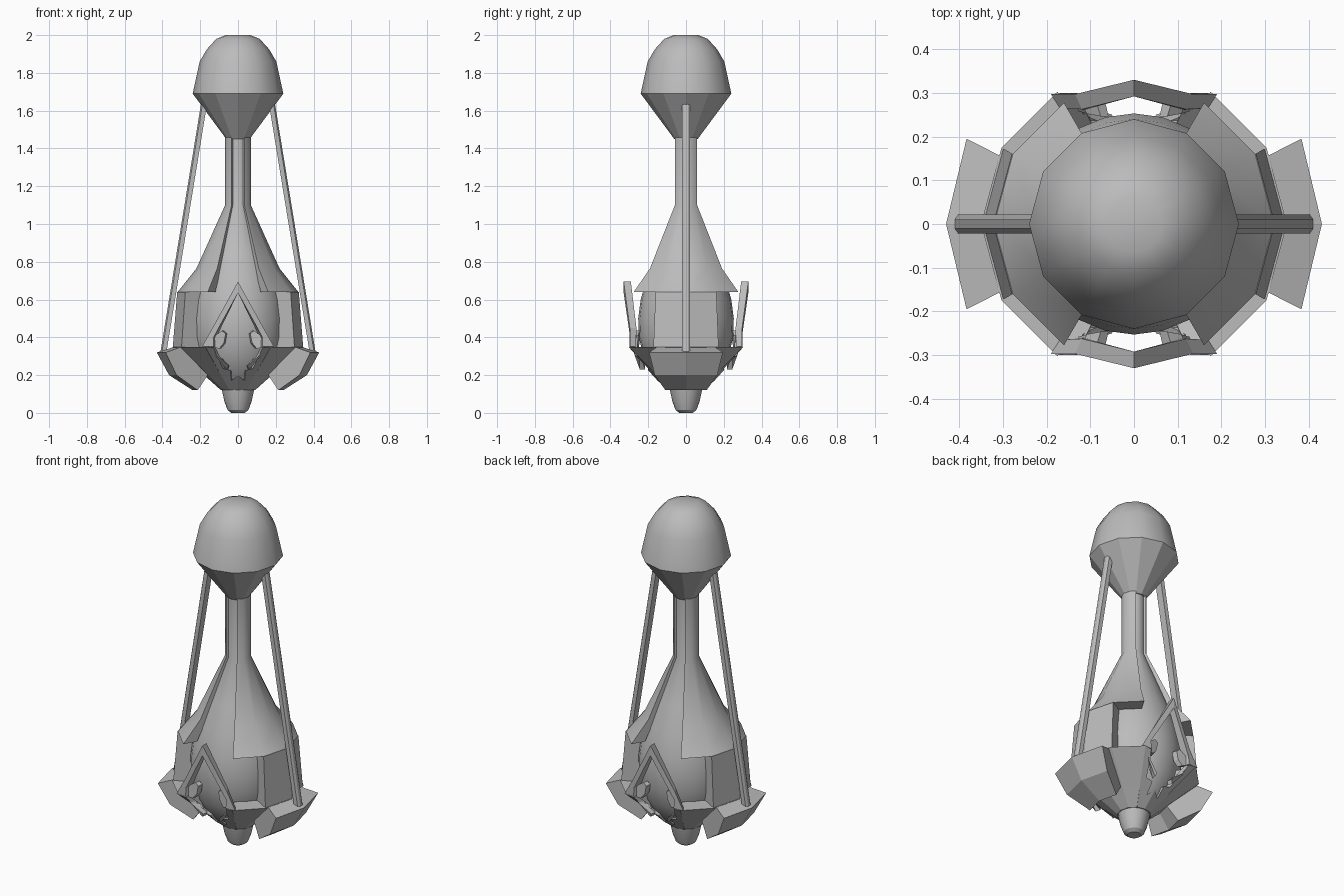
import bpy, math
from mathutils import Vector

if "Cube" in bpy.data.objects:
    bpy.data.objects.remove(bpy.data.objects["Cube"])

grey = bpy.data.materials.new("plain grey")
grey.diffuse_color = (0.5, 0.5, 0.5, 1)
grey.use_nodes = True
grey.node_tree.nodes["Principled BSDF"].inputs["Base Color"].default_value = grey.diffuse_color


def make(name, verts, faces, smooth=None):
    me = bpy.data.meshes.new(name)
    me.from_pydata(verts, [], faces)
    me.materials.append(grey)
    ob = bpy.data.objects.new(name, me)
    bpy.context.collection.objects.link(ob)
    bpy.ops.object.select_all(action='DESELECT')
    ob.select_set(True)
    bpy.context.view_layer.objects.active = ob
    bpy.ops.object.mode_set(mode='EDIT')
    bpy.ops.mesh.select_all(action='SELECT')
    bpy.ops.mesh.normals_make_consistent(inside=False)
    bpy.ops.object.mode_set(mode='OBJECT')
    if smooth:
        bpy.ops.object.shade_smooth_by_angle(angle=math.radians(smooth))
    return ob


def polar(r, z, deg):
    a = math.radians(deg)
    return (r * math.cos(a), r * math.sin(a), z)


def lathe(name, profile, n, smooth=None):
    verts = [polar(r, z, 360 * i / n) for r, z in profile for i in range(n)]
    faces = [(k * n + i, k * n + (i + 1) % n, (k + 1) * n + (i + 1) % n, (k + 1) * n + i)
             for k in range(len(profile) - 1) for i in range(n)]
    faces += [tuple(range(n)), tuple(range(len(verts) - n, len(verts)))]
    return make(name, verts, faces, smooth)


def sector(name, section, angles, smooth=None):
    """Closed (r, z) section swept through a list of angles and capped."""
    m = len(section)
    verts = [polar(r, z, a) for a in angles for r, z in section]
    faces = [(j * m + k, j * m + (k + 1) % m, (j + 1) * m + (k + 1) % m, (j + 1) * m + k)
             for j in range(len(angles) - 1) for k in range(m)]
    faces += [tuple(range(m)), tuple(range(len(verts) - m, len(verts)))]
    return make(name, verts, faces, smooth)


def plate(name, outline, inward):
    """Flat outline thickened towards the axis."""
    n = len(outline)
    verts = list(outline)
    for x, y, z in outline:
        d = Vector((x, y, 0)).normalized() * inward
        verts.append((x - d.x, y - d.y, z))
    faces = [tuple(range(n)), tuple(range(n, 2 * n))]
    faces += [(i, (i + 1) % n, n + (i + 1) % n, n + i) for i in range(n)]
    return make(name, verts, faces)


# Inner core and bottom nub
lathe("core", [(.085, .12), (.17, .2), (.225, .3), (.25, .4), (.253, .5), (.24, .6), (.205, .72),
               (.15, .86), (.055, 1.1), (.055, 1.47)], 24, 40)
lathe("bottom_nub", [(.035, 0), (.055, .015), (.072, .06), (.085, .12)], 16, 30)

# Head: faceted underside and smooth cap
lathe("head_underside", [(.062, 1.45), (.24, 1.69)], 12)
lathe("head_cap", [(.24, 1.69), (.203, 1.86), (.165, 1.925), (.115, 1.98), (.065, 2.0)], 12, 35)

# Parts on both the left and right sides
for side, a0 in (("right", 0), ("left", 180)):
    wide = [a0 + d for d in (-60, -30, 0, 30, 60)]
    sector(side + "_upper_shell", [(.24, .64), (.32, .64), (.22, .765), (.068, 1.1), (.068, 1.47),
                                   (.05, 1.47), (.05, 1.1), (.18, .765)], wide, 35)
    sector(side + "_side_panel", [(.23, .34), (.345, .35), (.322, .64), (.23, .64)],
           [a0 - 30, a0, a0 + 30])
    sector(side + "_lower_bowl", [(.08, .12), (.09, .12), (.18, .2), (.35, .35), (.24, .35)], wide)
    sector(side + "_fin", [(.18, .2), (.24, .12), (.365, .2), (.43, .32), (.33, .352)],
           [a0 - 27, a0, a0 + 27])
    # long strut from fin to head
    s = 1 if a0 == 0 else -1
    verts = [(s * (x + dx), y, z) for x, z in ((.395, .32), (.18, 1.635))
             for dx, y in ((-.016, -.022), (.008, -.022), (.016, -.01), (.016, .01),
                           (.008, .022), (-.016, .022))]
    make(side + "_strut", verts, [tuple(range(6)), tuple(range(6, 12))] +
         [(i, (i + 1) % 6, 6 + (i + 1) % 6, 6 + i) for i in range(6)])

# Pointed diamond frames, braces and leaves on the front and back
for face, s in (("front", -1), ("back", 1)):
    for side, m in (("right", 1), ("left", -1)):
        def pts(seq):
            return [(m * x, s * y, z) for x, y, z in seq]
        plate(f"{face}_{side}_arch", pts([(0, .33, .695), (.135, .297, .45), (.19, .297, .352),
                                          (.13, .3, .35), (.13, .296, .40), (0, .33, .635)]), .038)
        plate(f"{face}_{side}_lower_brace", pts([(.18, .3, .352), (.13, .3, .345), (.08, .2, .235),
                                                 (.04, .2, .225), (.035, .15, .17), (.0, .175, .2),
                                                 (.0, .09, .12), (.045, .08, .12), (.09, .156, .2)]), .03)
        plate(f"{face}_{side}_upper_leaf", pts([(.14, .285, .35), (.12, .28, .41), (.085, .275, .435),
                                                (.065, .275, .42), (.075, .275, .37), (.10, .28, .34)]), .03)
        plate(f"{face}_{side}_lower_leaf", pts([(.13, .28, .33), (.12, .265, .30), (.09, .245, .285),
                                                (.06, .245, .23), (.05, .25, .25), (.11, .27, .30)]), .03)
